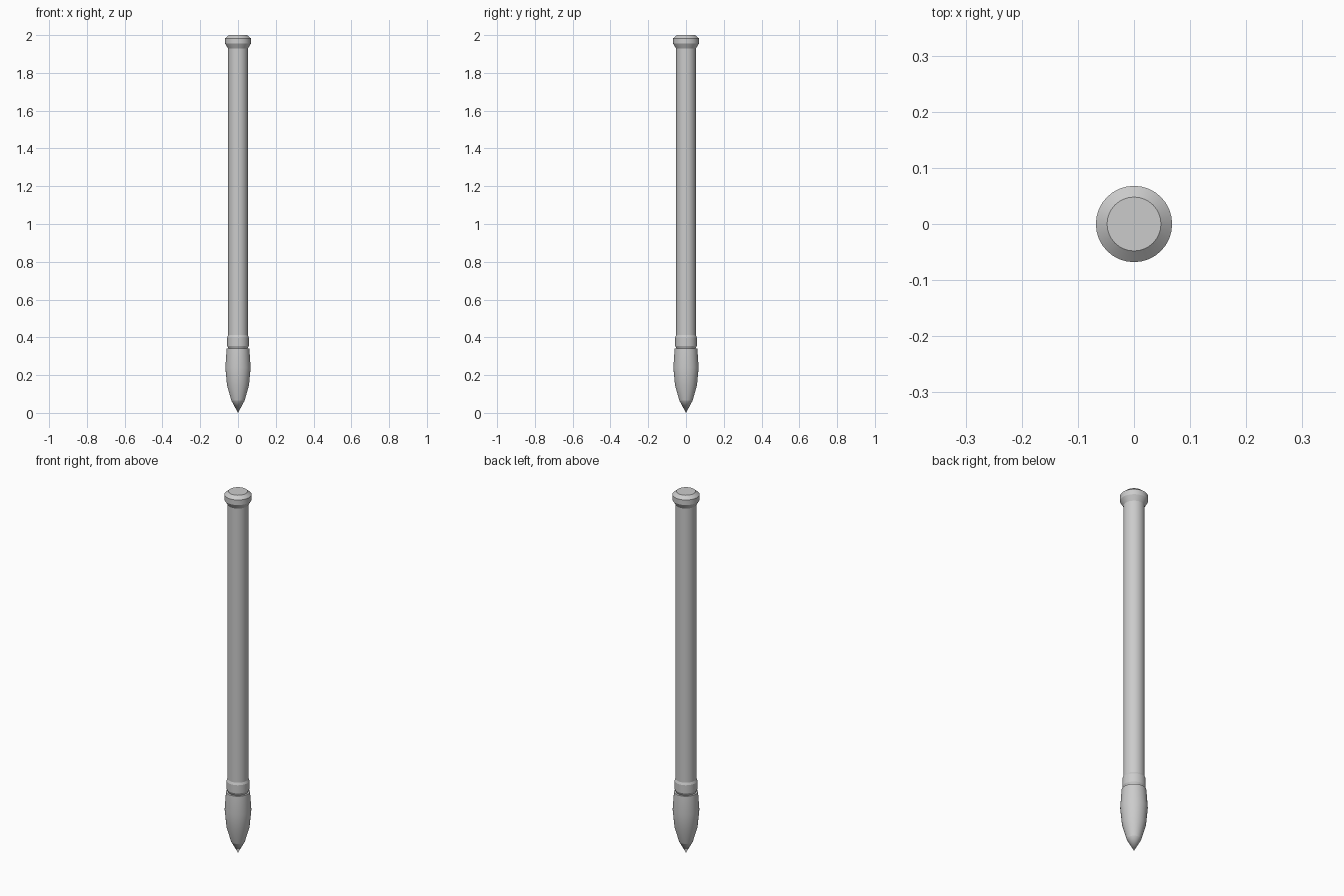
import bpy, bmesh
from math import sin, cos, tau

if "Cube" in bpy.data.objects:
    bpy.data.objects.remove(bpy.data.objects["Cube"])

SIDES = 32


def lathe(name, profile):
    """Closed solid of revolution from (radius, z) points, bottom to top."""
    bm = bmesh.new()
    rings = []
    for r, z in profile:
        if r == 0:
            rings.append([bm.verts.new((0, 0, z))] * SIDES)
        else:
            rings.append([bm.verts.new((r * cos(tau * i / SIDES), r * sin(tau * i / SIDES), z))
                          for i in range(SIDES)])
    for low, high in zip(rings, rings[1:]):
        for i in range(SIDES):
            j = (i + 1) % SIDES
            bm.faces.new(dict.fromkeys((low[i], low[j], high[j], high[i])))
    if profile[0][0]:
        bm.faces.new(rings[0][::-1])
    if profile[-1][0]:
        bm.faces.new(rings[-1])
    bmesh.ops.recalc_face_normals(bm, faces=bm.faces)
    mesh = bpy.data.meshes.new(name)
    bm.to_mesh(mesh)
    bm.free()
    obj = bpy.data.objects.new(name, mesh)
    bpy.context.collection.objects.link(obj)
    bpy.context.view_layer.objects.active = obj
    obj.select_set(True)
    bpy.ops.object.shade_smooth_by_angle(angle=0.2)
    obj.select_set(False)
    return obj


# Pointed tip that swells in the middle
lathe("pointed_tip", [(0, 0), (0.035, 0.065), (0.058, 0.145), (0.067, 0.24), (0.06, 0.34)])

# Collar joining tip and shaft
lathe("collar", [(0.05, 0.34), (0.057, 0.355), (0.057, 0.40), (0.052, 0.412)])

# Long straight shaft
lathe("shaft", [(0.052, 0.35), (0.052, 1.94)])

# Bevelled end cap
lathe("end_cap", [(0.052, 1.928), (0.068, 1.955), (0.068, 1.983), (0.048, 2.0)])
